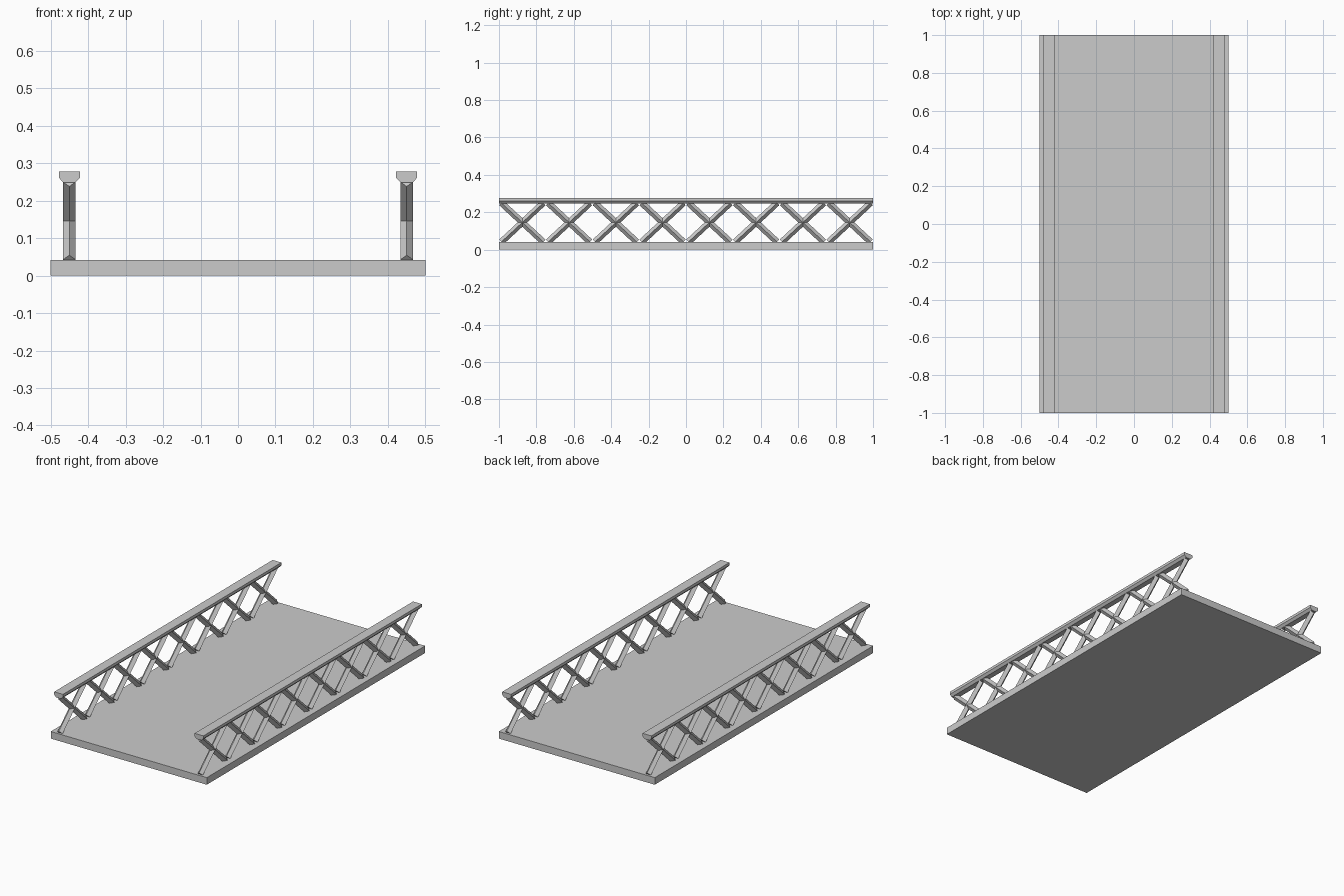
import bpy, math
from mathutils import Vector

if "Cube" in bpy.data.objects:
    bpy.data.objects.remove(bpy.data.objects["Cube"])


def mesh_object(name, verts, faces):
    me = bpy.data.meshes.new(name)
    me.from_pydata(verts, [], faces)
    ob = bpy.data.objects.new(name, me)
    bpy.context.collection.objects.link(ob)
    return ob


def prism(ring, start, end, u, v):
    """Sweep a 2D ring (in axes u, v) from start to end, with capped ends."""
    n = len(ring)
    verts = [p + u * a + v * b for p in (start, end) for a, b in ring]
    faces = [(i, (i + 1) % n, n + (i + 1) % n, n + i) for i in range(n)]
    faces += [tuple(reversed(range(n))), tuple(range(n, 2 * n))]
    return verts, faces


X, Y, Z = Vector((1, 0, 0)), Vector((0, 1, 0)), Vector((0, 0, 1))

# Deck slab
deck_profile = [(-0.5, 0), (-0.5, 0.041), (0.5, 0.041), (0.5, 0)]
mesh_object("deck", *prism(deck_profile, -Y, Y, X, Z))

rail_profile = [(-0.016, 0.248), (-0.028, 0.261), (-0.028, 0.277),
                (0.028, 0.277), (0.028, 0.261), (0.016, 0.248)]
R = 0.017
diamond = [(R, 0), (0, -R), (-R, 0), (0, R)]

for side, sx in (("left", -0.45), ("right", 0.45)):
    base = X * sx
    # Handrail with chamfered underside
    mesh_object(side + "_handrail", *prism(rail_profile, base - Y, base + Y, X, Z))

    # Crossed lattice bars, turned on edge
    verts, faces = [], []
    for i in range(8):
        mid = base + Y * (-0.875 + 0.25 * i) + Z * 0.146
        for s in (-1, 1):
            half = Vector((0, 0.112 * s, 0.104))
            v, f = prism(diamond, mid - half, mid + half, X,
                         half.normalized().cross(X))
            k = len(verts)
            verts += v
            faces += [tuple(j + k for j in face) for face in f]
    mesh_object(side + "_lattice", verts, faces)

# Consistent outward normals
import bmesh
for ob in bpy.context.collection.objects:
    bm = bmesh.new()
    bm.from_mesh(ob.data)
    bmesh.ops.recalc_face_normals(bm, faces=bm.faces)
    bm.to_mesh(ob.data)
    bm.free()
